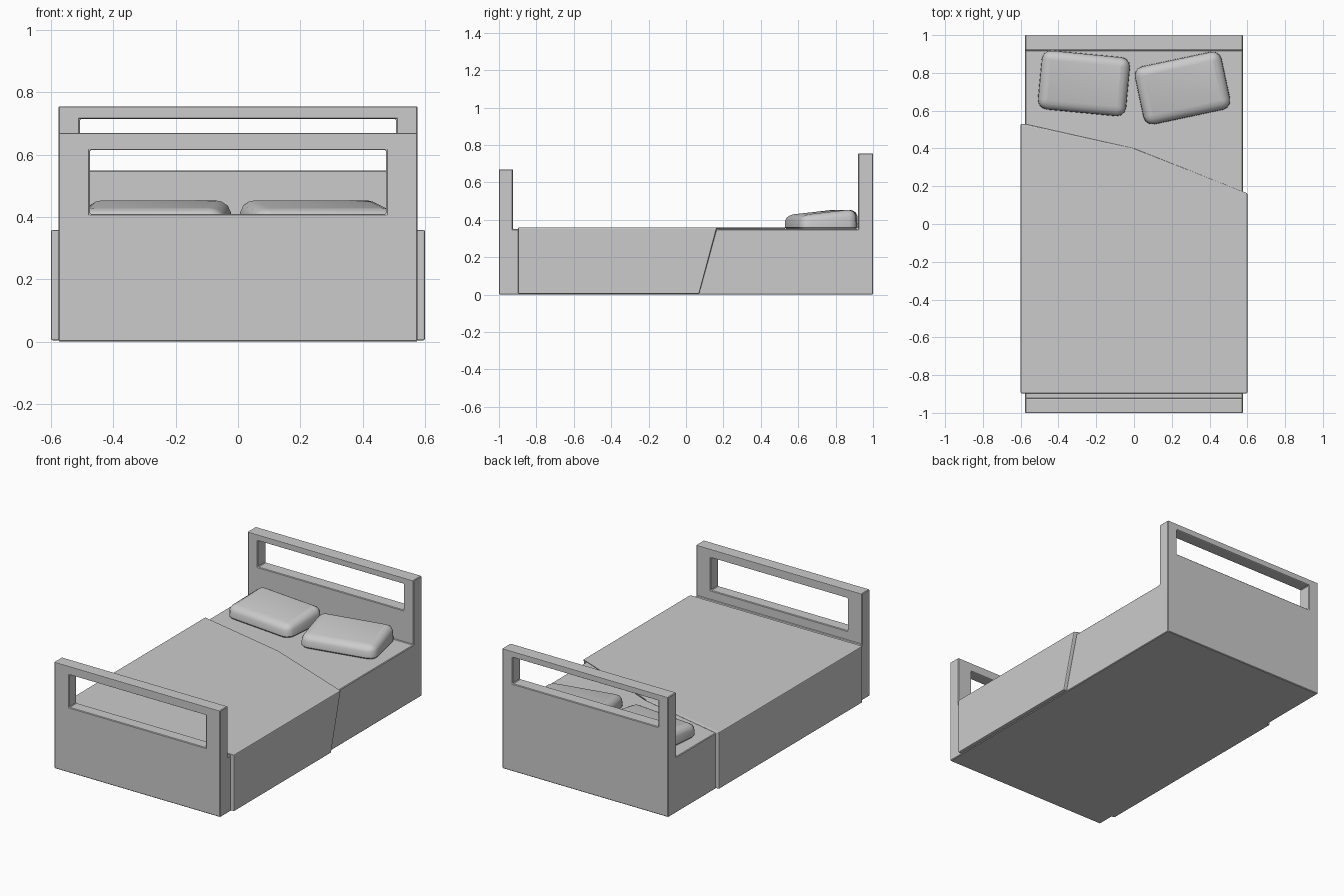
import bpy, bmesh, math

if "Cube" in bpy.data.objects:
    bpy.data.objects.remove(bpy.data.objects["Cube"])


def make(name, bm, bevel=0.0, segments=1):
    bmesh.ops.recalc_face_normals(bm, faces=bm.faces[:])
    mesh = bpy.data.meshes.new(name)
    bm.to_mesh(mesh)
    bm.free()
    ob = bpy.data.objects.new(name, mesh)
    bpy.context.collection.objects.link(ob)
    if bevel:
        m = ob.modifiers.new("bevel", 'BEVEL')
        m.width, m.segments, m.limit_method = bevel, segments, 'ANGLE'
    return ob


def loft(rings):
    """Closed solid through rings of equal length, capped at both ends."""
    bm = bmesh.new()
    vs = [[bm.verts.new(p) for p in r] for r in rings]
    n = len(vs[0])
    for a, b in zip(vs, vs[1:]):
        for i in range(n):
            j = (i + 1) % n
            bm.faces.new((a[i], a[j], b[j], b[i]))
    bm.faces.new(vs[0])
    bm.faces.new(vs[-1])
    return bm


# bed frame: side profile (y, z) with foot and head boards, extruded across x
side = [(-1, 0), (1, 0), (1, 0.755), (0.92, 0.755), (0.92, 0.35),
        (-0.925, 0.35), (-0.925, 0.67), (-1, 0.67)]
frame = make("bed_frame", loft([[(x, y, z) for y, z in side] for x in (-0.577, 0.577)]))

# openings in the two boards
for name, y, w, z0, z1 in (("foot_opening_cutter", -0.96, 0.475, 0.41, 0.615),
                           ("head_opening_cutter", 0.96, 0.507, 0.55, 0.715)):
    cutter = make(name, loft([[(-w, yy, z0), (w, yy, z0), (w, yy, z1), (-w, yy, z1)]
                              for yy in (y - 0.07, y + 0.07)]))
    cutter.hide_render = True
    cutter.hide_set(True)
    m = frame.modifiers.new(name, 'BOOLEAN')
    m.operation, m.object, m.solver = 'DIFFERENCE', cutter, 'EXACT'
m = frame.modifiers.new("bevel", 'BEVEL')
m.width, m.segments, m.limit_method = 0.004, 1, 'ANGLE'

# blanket: outer then inner (x, z, y of the slanted upper edge)
section = [(-0.6, 0.004, 0.53), (-0.6, 0.359, 0.53), (0, 0.359, 0.40),
           (0.6, 0.359, 0.165), (0.6, 0.004, 0.07),
           (0.573, 0.004, 0.07), (0.573, 0.348, 0.165), (0, 0.348, 0.40),
           (-0.573, 0.348, 0.53), (-0.573, 0.004, 0.53)]
bm = bmesh.new()
foot = [bm.verts.new((x, -0.897, z)) for x, z, y in section]
head = [bm.verts.new((x, y, z)) for x, z, y in section]
for i in range(10):
    j = (i + 1) % 10
    bm.faces.new((foot[i], foot[j], head[j], head[i]))
for row in (foot, head):
    for i in range(4):
        bm.faces.new((row[i], row[i + 1], row[8 - i], row[9 - i]))
make("blanket", bm, 0.005, 2)


# pillows: rounded rectangles stacked into a wedge that rises to the headboard
def pillow(name, cx, cy, angle, hw=0.235, hd=0.157):
    c, s = math.cos(math.radians(angle)), math.sin(math.radians(angle))

    def ring(inset, base, height):
        r, pts = 0.05, []
        for k, (sx, sy) in enumerate(((1, 1), (-1, 1), (-1, -1), (1, -1))):
            for step in range(4):
                a = math.radians(90 * k + 30 * step)
                x = sx * (hw - r) + (r - inset) * math.cos(a)
                y = sy * (hd - r) + (r - inset) * math.sin(a)
                z = base + height * (0.083 + 0.10 * y)
                pts.append((cx + c * x - s * y, cy + s * x + c * y, z))
        return pts

    ob = make(name, loft([ring(0.012, 0.347, 0), ring(0.0, 0.36, 0),
                          ring(0.002, 0.345, 0.75), ring(0.012, 0.35, 0.92),
                          ring(0.03, 0.35, 1.05), ring(0.049, 0.35, 1.10)]))
    for p in ob.data.polygons:
        p.use_smooth = True
    ob.data.set_sharp_from_angle(angle=math.radians(35))


pillow("pillow_left", -0.265, 0.745, -5.5)
pillow("pillow_right", 0.257, 0.72, 12)
